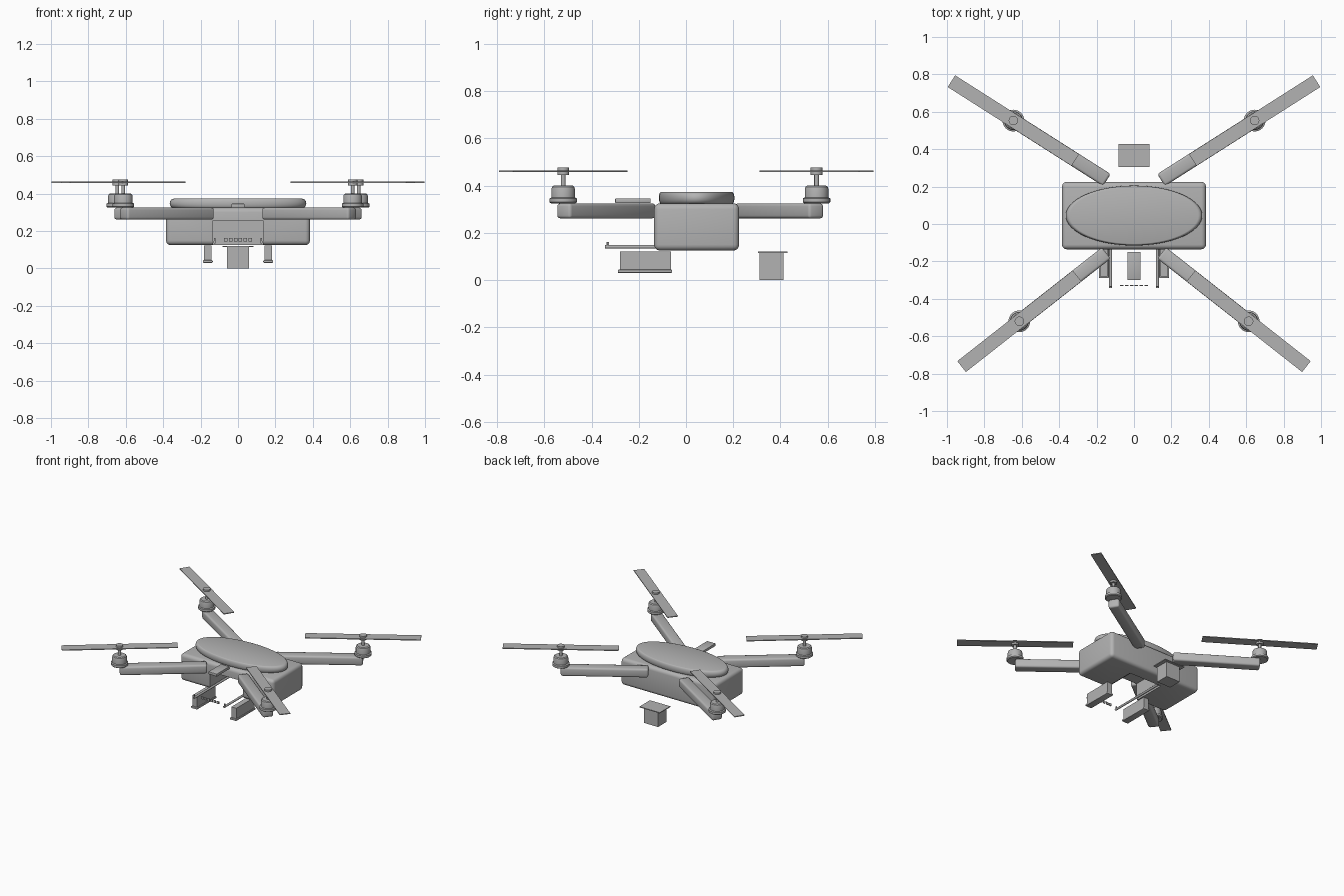
import bpy, bmesh, math
from mathutils import Vector

if "Cube" in bpy.data.objects:
    bpy.data.objects.remove(bpy.data.objects["Cube"], do_unlink=True)

grey = bpy.data.materials.new("plain_grey")
grey.use_nodes = True
grey.diffuse_color = (0.45, 0.45, 0.45, 1)
grey.node_tree.nodes["Principled BSDF"].inputs["Base Color"].default_value = grey.diffuse_color


def finish(name, bm, smooth=False):
    bmesh.ops.recalc_face_normals(bm, faces=bm.faces)
    mesh = bpy.data.meshes.new(name)
    bm.to_mesh(mesh)
    bm.free()
    mesh.materials.append(grey)
    obj = bpy.data.objects.new(name, mesh)
    bpy.context.collection.objects.link(obj)
    if smooth:
        bpy.ops.object.select_all(action="DESELECT")
        obj.select_set(True)
        bpy.context.view_layer.objects.active = obj
        bpy.ops.object.shade_smooth_by_angle(angle=math.radians(35))
    return obj


def box(name, centre, size, angle=0, bevel=0, segments=4):
    bm = bmesh.new()
    bmesh.ops.create_cube(bm, size=1)
    bmesh.ops.scale(bm, vec=size, verts=bm.verts)
    if bevel:
        bmesh.ops.bevel(bm, geom=bm.edges[:], offset=bevel, segments=segments,
                        profile=0.5, affect="EDGES")
    obj = finish(name, bm, bevel > 0)
    obj.location = centre
    obj.rotation_euler.z = angle
    return obj


def lathe(name, centre, profile, steps=32, scale=(1, 1, 1)):
    bm = bmesh.new()
    rings = []
    for r, z in profile:
        rings.append([bm.verts.new((r * math.cos(a) * scale[0], r * math.sin(a) * scale[1], z))
                      for a in (math.tau * i / steps for i in range(steps))])
    for low, high in zip(rings, rings[1:]):
        for i in range(steps):
            j = (i + 1) % steps
            bm.faces.new((low[i], low[j], high[j], high[i]))
    bm.faces.new(rings[0])
    bm.faces.new(rings[-1])
    obj = finish(name, bm, True)
    obj.location = centre
    return obj


# Main hull with a bay cut into its front and underside
body = box("body", (0, 0.045, 0.225), (0.77, 0.36, 0.2), bevel=0.025)
cutter = box("bay_cutter", (0, -0.04, 0.155), (0.27, 0.32, 0.2))
cutter.hide_render = True
cutter.hide_viewport = True
cut = body.modifiers.new("front_bay", "BOOLEAN")
cut.operation = "DIFFERENCE"
cut.solver = "EXACT"
cut.object = cutter

# Oval lid with a rounded rim
rim = [(0.94 + 0.06 * math.cos(t), 0.348 + 0.025 * math.sin(t))
       for t in (math.pi * (i / 10 - 0.5) for i in range(11))]
lathe("oval_lid", (0, 0.045, 0), rim, 64, (0.365, 0.16, 1))

# Arms, motors and propellers
motor_profile = [(0.052, 0.325), (0.058, 0.33), (0.058, 0.346), (0.05, 0.35),
                 (0.05, 0.385), (0.047, 0.395), (0.04, 0.4)]
for end, start, tip in (("rear", (0.145, 0.235), (0.645, 0.553)),
                        ("front", (0.148, -0.155), (0.613, -0.52))):
    for side, s in (("left", 1), ("right", -1)):
        a = Vector((s * start[0], start[1]))
        b = Vector((s * tip[0], tip[1]))
        mid, span = (a + b) / 2, b - a
        angle = math.atan2(span.y, span.x)
        label = f"{end}_{side}"
        box(f"{label}_arm", (mid.x, mid.y, 0.293), (span.length, 0.076, 0.064),
            angle, 0.013, 3)
        lathe(f"{label}_motor", (b.x, b.y, 0), motor_profile)
        lathe(f"{label}_shaft", (b.x, b.y, 0), [(0.01, 0.39), (0.01, 0.45)], 16)
        lathe(f"{label}_hub", (b.x, b.y, 0), [(0.025, 0.444), (0.025, 0.476)], 24)
        box(f"{label}_blade", (b.x, b.y, 0.461), (0.785, 0.074, 0.006), angle)

# Landing skids and forward rods
for side, s in (("left", 1), ("right", -1)):
    box(f"{side}_leg", (s * 0.161, -0.172, 0.082), (0.041, 0.215, 0.08))
    box(f"{side}_foot", (s * 0.161, -0.174, 0.037), (0.052, 0.23, 0.014), bevel=0.004, segments=2)
    rod = lathe(f"{side}_rod", (s * 0.125, -0.342, 0.141), [(0.008, 0), (0.008, 0.46)], 16)
    rod.rotation_euler.x = -math.pi / 2
    box(f"{side}_rod_tip", (s * 0.125, -0.334, 0.15), (0.008, 0.006, 0.024))

# Row of small sensors ahead of the bay
for i in range(6):
    box(f"sensor_{i + 1}", ((i - 2.5) * 0.026, -0.329, 0.153), (0.018, 0.007, 0.018))

# Flat antenna and hanging rear payload
box("antenna", (0, -0.225, 0.336), (0.07, 0.15, 0.02), bevel=0.003, segments=2)
box("payload_box", (0, 0.362, 0.058), (0.115, 0.1, 0.116))
box("payload_cap", (0, 0.367, 0.118), (0.168, 0.124, 0.006))
